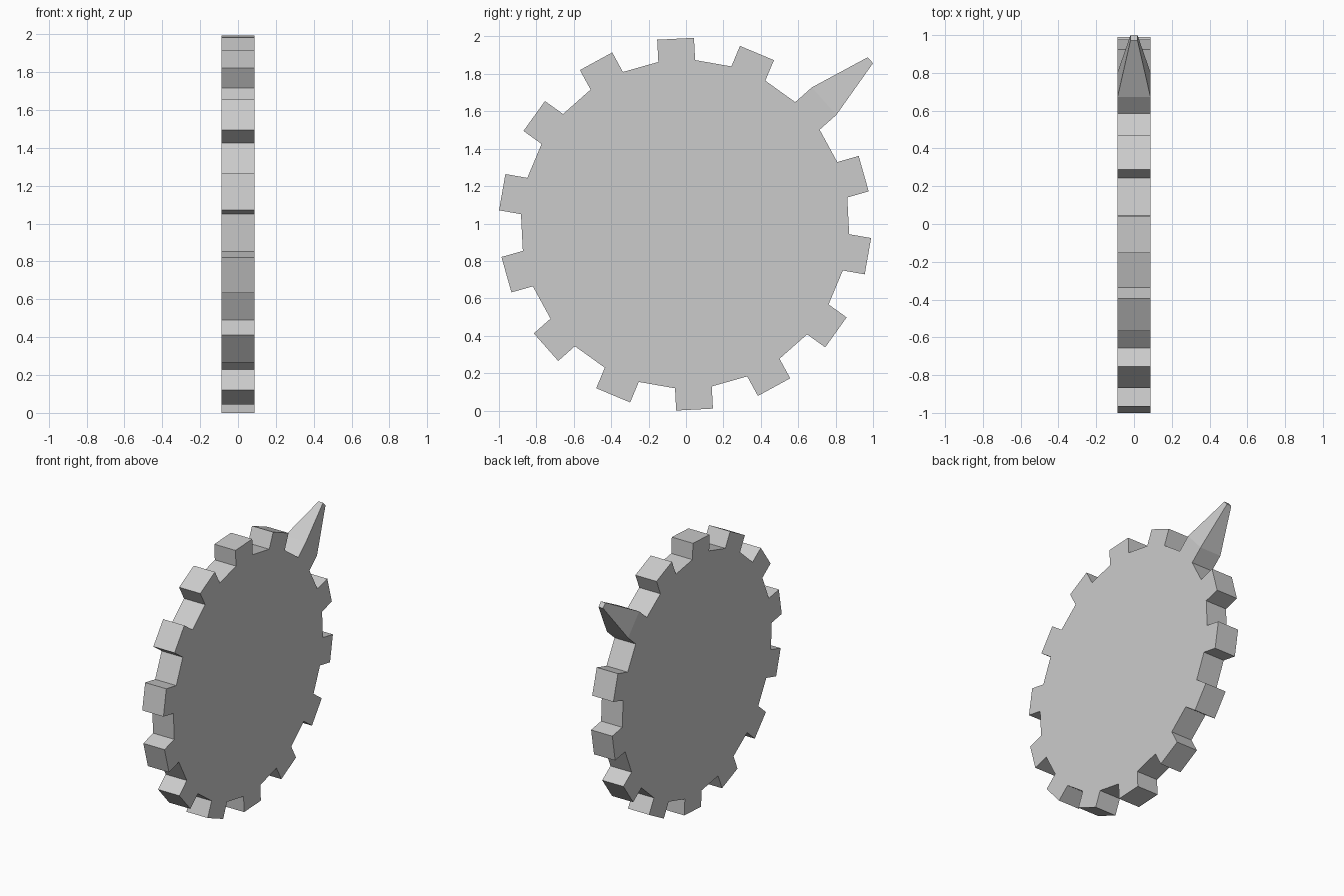
import bpy, bmesh, math
from mathutils import Vector

if "Cube" in bpy.data.objects:
    bpy.data.objects.remove(bpy.data.objects["Cube"])

TEETH = 14
ROOT_R = 0.879          # radius of the wheel body corners
HALF_T = 0.087          # half thickness along x
TOOTH_LEN = 0.119
SPIKE_DIST = 1.323      # tip distance from the centre
START = math.radians(41.5)   # direction of the spike tooth
CENTRE = Vector((0, -0.005, 0.9965))
STEP = 2 * math.pi / TEETH


def extrude_out(bm, face, offset, scale=1.0):
    """Extrude one face along offset, scaling it about its centre."""
    new = bmesh.ops.extrude_discrete_faces(bm, faces=[face])["faces"][0]
    mid = new.calc_center_median()
    for v in new.verts:
        v.co = mid + (v.co - mid) * scale + offset
    return new


bm = bmesh.new()

# Wheel body: a 28-sided disc with its axis along x
rings = []
for x in (-HALF_T, HALF_T):
    ring = []
    for i in range(TEETH * 2):
        a = START + (i - 0.5) * STEP / 2
        ring.append(bm.verts.new((x, ROOT_R * math.cos(a), ROOT_R * math.sin(a))))
    bm.faces.new(ring)
    rings.append(ring)
sides = []
n = TEETH * 2
for i in range(n):
    j = (i + 1) % n
    sides.append(bm.faces.new((rings[0][i], rings[0][j], rings[1][j], rings[1][i])))
bmesh.ops.recalc_face_normals(bm, faces=bm.faces)

# Square teeth on every other side; the first one grows into a tapered spike
for k, face in enumerate(sides[::2]):
    a = START + k * STEP
    out = Vector((0, math.cos(a), math.sin(a)))
    end = extrude_out(bm, face, out * TOOTH_LEN)
    if k == 0:
        reach = SPIKE_DIST - end.calc_center_median().length
        extrude_out(bm, end, out * reach, 0.215)

bmesh.ops.translate(bm, verts=bm.verts, vec=CENTRE)
bmesh.ops.recalc_face_normals(bm, faces=bm.faces)

mesh = bpy.data.meshes.new("gear_wheel")
bm.to_mesh(mesh)
bm.free()
gear = bpy.data.objects.new("gear_wheel", mesh)
bpy.context.collection.objects.link(gear)
